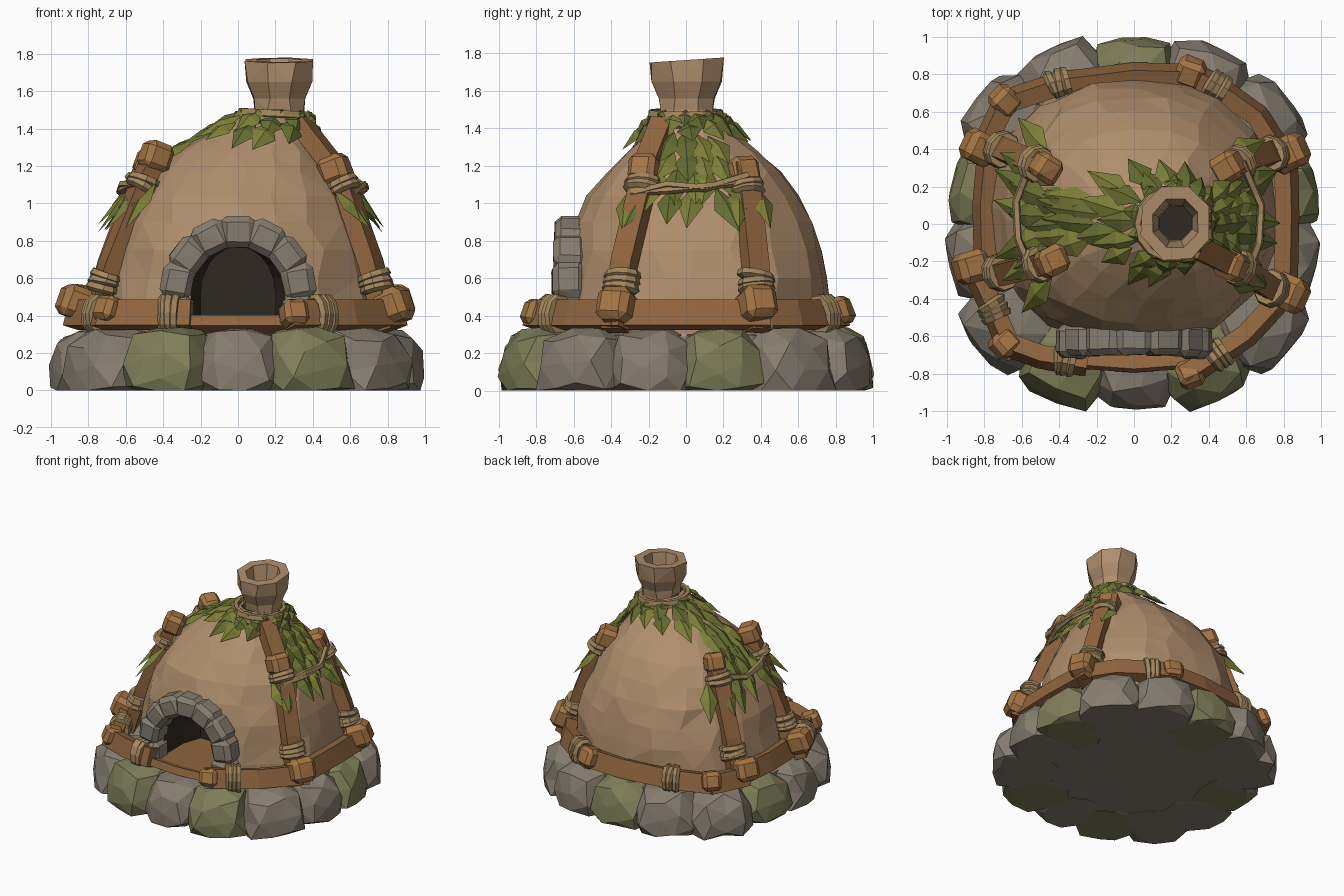
import bpy, bmesh, math, random
from mathutils import Vector as V, Matrix

if "Cube" in bpy.data.objects:
    bpy.data.objects.remove(bpy.data.objects["Cube"])

random.seed(4)
pi = math.pi
COL = {"clay": (.43, .27, .15), "soot": (.03, .022, .015), "stone": (.24, .205, .16),
       "moss": (.21, .21, .10), "wood": (.28, .13, .05), "wood_end": (.38, .18, .06),
       "rope": (.36, .24, .11), "leaf": (.20, .21, .04), "leaf_dark": (.13, .15, .03)}
MAT = {}
for k, c in COL.items():
    MAT[k] = bpy.data.materials.new(k)
    MAT[k].diffuse_color = (*c, 1)


def finish(bm, name, *mats):
    bmesh.ops.recalc_face_normals(bm, faces=bm.faces)
    me = bpy.data.meshes.new(name)
    bm.to_mesh(me)
    bm.free()
    ob = bpy.data.objects.new(name, me)
    bpy.context.collection.objects.link(ob)
    for m in mats:
        me.materials.append(MAT[m])
    return ob


def bridge(bm, rings, closed=False):
    n = len(rings[0])
    for i in range(len(rings) - (0 if closed else 1)):
        a, b = rings[i], rings[(i + 1) % len(rings)]
        for k in range(n):
            bm.faces.new((a[k], a[(k + 1) % n], b[(k + 1) % n], b[k]))


def sweep(bm, pts, ru, rv, n=4, closed=False, ref=None):
    """n-sided bar along a path; ru = half width outward, rv = half height"""
    pts, rings = [V(p) for p in pts], []
    for i, p in enumerate(pts):
        a = pts[i - 1] if i or closed else p
        b = pts[(i + 1) % len(pts)] if i < len(pts) - 1 or closed else p
        t = (b - a).normalized()
        out = ref or V((p.x, p.y, .25))
        v = t.cross(out).normalized()
        u = v.cross(t)
        s = 1 / math.cos(pi / n)
        rings.append([bm.verts.new(p + u * ru * s * math.cos(q) + v * rv * s * math.sin(q))
                      for q in (2 * pi * k / n + pi / n for k in range(n))])
    bridge(bm, rings, closed)
    if not closed:
        bm.faces.new(rings[0])
        bm.faces.new(rings[-1])


def boulder(bm, pos, size, rot, mat=0):
    """rounded boulder, cut flat at the ground"""
    vs = bmesh.ops.create_icosphere(bm, subdivisions=2, radius=1)["verts"]
    spin = Matrix.Rotation(random.uniform(0, 6), 3, "X") @ Matrix.Rotation(random.uniform(0, 6), 3, "Z")
    for v in vs:
        p = spin @ v.co
        p /= sum(abs(c) ** 4.5 for c in p) ** (1 / 4.5)
        p *= random.uniform(.98, 1.02)
        k = 1 - .14 * max(p.z, 0)
        v.co = rot @ V((p.x * size[0] * k, p.y * size[1] * k, p.z * size[2])) + V(pos)
        v.co.z = max(v.co.z, 0)
    for f in {f for v in vs for f in v.link_faces}:
        f.material_index = mat


def block(bm, pos, size, rot, b=.6, jit=.04):
    """chamfered block: convex hull of 24 points"""
    vs = []
    for i in range(8):
        s = [1 if i >> j & 1 else -1 for j in range(3)]
        for ax in range(3):
            p = V([s[j] * size[j] * (1 if j == ax else b) * random.uniform(1 - jit, 1 + jit) for j in range(3)])
            vs.append(bm.verts.new(rot @ p + V(pos)))
    bmesh.ops.convex_hull(bm, input=vs)


# Dome section: z, left, right, front, back
SEC = [(.30, -.76, .76, -.64, .77), (.45, -.76, .76, -.64, .77), (.6, -.73, .74, -.63, .76),
       (.8, -.67, .69, -.61, .72), (1.0, -.58, .61, -.555, .64), (1.2, -.43, .50, -.40, .48),
       (1.33, -.25, .42, -.25, .32), (1.42, -.06, .36, -.17, .19), (1.5, .08, .35, -.14, .14)]


def surf(a, z, off=0.):
    z = min(max(z, .30), 1.5)
    for s, t in zip(SEC, SEC[1:]):
        if z <= t[0]:
            break
    f = (z - s[0]) / (t[0] - s[0])
    l, r, fr, b = (s[i] + (t[i] - s[i]) * f for i in range(1, 5))
    c, d = math.cos(a), math.sin(a)
    k = (abs(c) ** 2.35 + abs(d) ** 2.35) ** (-1 / 2.35)
    return V(((l + r) / 2 + ((r - l) / 2 + off) * c * k, (fr + b) / 2 + ((b - fr) / 2 + off) * d * k, z))


# Clay dome
bm = bmesh.new()
N = 20
rings = [[bm.verts.new(surf(2 * pi * (k + random.uniform(-.2, .2)) / N, z, random.uniform(-.012, .012)))
          for k in range(N)] for z in (.30, .45, .6, .75, .9, 1.04, 1.17, 1.28, 1.36, 1.43, 1.5)]
bridge(bm, rings)
for r in (rings[0], rings[-1]):
    bm.faces.new(r).material_index = 1
bmesh.ops.triangulate(bm, faces=bm.faces)
dome = finish(bm, "clay_dome", "clay", "soot")

# Dark arched fire chamber cut into the front
bm = bmesh.new()
prof = [(.25, .365)] + [(.25 * math.cos(pi * i / 10), .52 + .25 * math.sin(pi * i / 10)) for i in range(11)] + [(-.25, .365)]
bridge(bm, [[bm.verts.new((x * w, y, z)) for x, z in prof] for y, w in ((-1, 1), (-.35, 1), (-.2, .8))])
bmesh.ops.holes_fill(bm, edges=bm.edges)
for f in bm.faces:
    f.material_index = 1
cut = finish(bm, "door_cutter", "clay", "soot")
cut.hide_render = True
mod = dome.modifiers.new("door", "BOOLEAN")
mod.operation, mod.object, mod.solver = "DIFFERENCE", cut, "EXACT"
bpy.context.view_layer.objects.active = dome
bpy.ops.object.modifier_apply(modifier="door")
bpy.data.objects.remove(cut)

# Chimney: eight-sided flared tube
bm = bmesh.new()
rings = []
for z, r in [(1.4, .16), (1.5, .15), (1.56, .155), (1.65, .195), (1.765, .205), (1.765, .135), (1.6, .10), (1.4, .09)]:
    rings.append([bm.verts.new((.222 + r * math.cos(q) * .96, .005 + r * math.sin(q) * 1.03,
                                z + (.07 * r * math.sin(q) if z > 1.7 else 0)))
                  for q in (2 * pi * (k + .5 + random.uniform(-.1, .1)) / 8 for k in range(8))])
bridge(bm, rings, closed=True)
bmesh.ops.triangulate(bm, faces=bm.faces)
finish(bm, "chimney", "clay")

# Base: core, floor and a rounded-square ring of mossy stones
bm = bmesh.new()
bmesh.ops.create_cone(bm, cap_ends=True, segments=28, radius1=.86, radius2=.82, depth=.29,
                      matrix=Matrix.Translation((0, 0, .148)))
finish(bm, "base_core", "stone")
bm = bmesh.new()
sweep(bm, [(-.27, -.68, .345), (0, -.70, .345), (.27, -.68, .345)], .09, .03)
sweep(bm, [(0, -.7, .345), (0, -.2, .345)], .25, .026, ref=V((1, 0, 0)))
finish(bm, "floor_and_sill", "wood")
bm = bmesh.new()
for k in range(14):
    a = -pi / 2 + 2 * pi * k / 14
    corner = math.sin(2 * a) ** 2
    r = .755 + .065 * corner + random.uniform(-.008, .01)
    boulder(bm, (r * math.cos(a), r * math.sin(a), .11),
            (.235 + .02 * corner, .225 + .02 * corner, .218 + random.uniform(-.01, .012)),
            Matrix.Rotation(a, 3, "Z"), int(k % 3 == 1))
finish(bm, "base_stones", "stone", "moss")

# Door arch stones
bm = bmesh.new()
for s in (-1, 1):
    block(bm, (s * .325, -.63, .42), (.085, .09, .09), Matrix.Identity(3))
for k in range(7):
    a = pi * (.06 + .88 * k / 6)
    block(bm, (.33 * math.cos(a), -.63 + .02 * math.sin(a), .522 + .325 * math.sin(a)), (.086, .09, .098),
          Matrix.Rotation(-a, 3, "Y"))
finish(bm, "door_arch_stones", "stone")

# Timber ring around the foot
bm = bmesh.new()
RING = [[(-.70, .65), (-.4, .75), (0, .8), (.34, .79)], [(.28, .82), (.45, .73), (.66, .58), (.8, .36)],
        [(.81, .45), (.82, .05), (.81, -.40)], [(.86, -.32), (.60, -.60), (.27, -.82)],
        [(-.74, -.62), (-.5, -.71), (-.25, -.75)], [(-.88, -.2), (-.76, -.45), (-.68, -.63)],
        [(-.79, -.27), (-.80, .1), (-.77, .44)], [(-.82, .38), (-.68, .68)]]
for p in RING:
    sweep(bm, [(x, y, .405) for x, y in p], .045, .072)
# Leaning posts and the rafter to the chimney
POSTS = [[(.80, -.38, .32), (.71, -.33, .68), (.58, -.24, 1.06), (.51, -.21, 1.2), (.33, -.12, 1.43)],
         [(.80, .39, .32), (.71, .37, .68), (.58, .33, 1.04), (.51, .30, 1.2)],
         [(-.80, -.26, .32), (-.68, -.26, .68), (-.53, -.22, 1.06), (-.45, -.2, 1.24)],
         [(-.78, .42, .32), (-.68, .39, .68), (-.54, .33, 1.06), (-.47, .3, 1.22)]]
for p in POSTS:
    sweep(bm, p, .048, .06)
finish(bm, "timber_frame", "wood")

# Chunky timber ends
bm = bmesh.new()
for x, y, z, s in [(.83, -.37, .45, .092), (.83, .38, .46, .092), (-.87, -.23, .47, .085), (-.83, .41, .47, .085),
                   (-.69, -.64, .43, .068), (-.69, .66, .43, .072), (.30, .81, .42, .075), (.30, -.80, .41, .068),
                   (.52, -.22, 1.18, .077), (.50, .30, 1.16, .08), (-.44, -.2, 1.25, .077), (-.47, .3, 1.21, .072)]:
    block(bm, (x, y, z), (s, s, s), Matrix.Rotation(math.atan2(y, x), 3, "Z") @ Matrix.Rotation(-.35, 3, "Y"))
finish(bm, "timber_ends", "wood_end")


# Rope lashings
def wrap(bm, c, axis, ru, rv, count=3, n=10):
    c, axis = V(c), V(axis).normalized()
    v = axis.cross(V((c.x, c.y, .1))).normalized()
    u = v.cross(axis)
    for i in range(count):
        tilt = random.uniform(-.02, .02)
        o = c + axis * (i - (count - 1) / 2) * .034
        sweep(bm, [o + u * ru * math.cos(q) + v * rv * math.sin(q) + axis * tilt * math.cos(q + i)
                   for q in (2 * pi * k / n for k in range(n))], .021, .021, 5, True, axis)


bm = bmesh.new()
for p in POSTS:
    a, b, c, d = (V(q) for q in p[:4])
    wrap(bm, a.lerp(b, .72), b - a, .066, .08)
    wrap(bm, c.lerp(d, .25), d - c, .066, .08, 2)
for x, y, dx, dy in [(.45, -.70, .83, .56), (-.37, -.73, .98, -.17), (-.40, .75, .9, .25),
                     (.44, .735, .8, -.45), (-.75, -.46, .4, -.9)]:
    wrap(bm, (x, y, .405), (dx, dy, 0), .062, .09)
# Neck ropes
for z, t in ((1.44, .12), (1.475, .06)):
    sweep(bm, [(.2 + .18 * math.cos(q), .185 * math.sin(q), z - t * .175 * math.cos(q))
               for q in (2 * pi * k / 14 for k in range(14))], .024, .02, 5, True, V((0, 0, 1)))
# Side ropes between posts
for p in ([(.60, -.29, 1.06), (.67, -.1, 1.07), (.68, .1, 1.09), (.58, .33, 1.12)],
          [(-.54, -.27, 1.11), (-.62, -.08, 1.07), (-.63, .12, 1.07), (-.54, .36, 1.11)]):
    for d in (0, .03):
        sweep(bm, [(x, y, z + d * (1 if i % 2 else -.3)) for i, (x, y, z) in enumerate(p)], .018, .018, 5)
finish(bm, "rope_lashings", "rope")

# Leaves
bm = bmesh.new()


def leaf(a, z1, z0, lift1, lift0, w):
    b, t = surf(a, z1, lift1), surf(a + random.uniform(-.12, .12), z0, lift0)
    d = t - b
    side = d.cross(V((math.cos(a), math.sin(a), .6))).normalized() * w
    up = side.cross(d).normalized()
    up = up if up.z > 0 else -up
    m = b + d * .45
    vb, vt, vm, vl, vr = (bm.verts.new(q) for q in (b, t, m + up * .03, m + side, m - side))
    k = random.randint(0, 1)
    for f in ((vb, vl, vm), (vl, vt, vm), (vt, vr, vm), (vr, vb, vm)):
        bm.faces.new(f).material_index = k


def row(n, c, spread, z1, z0, l1, l0, w):
    for i in range(n):
        a = c + spread * (2 * (i + .5) / n - 1)
        leaf(a, z1 + random.uniform(-.02, .02), z0 + random.uniform(-.03, .03), l1, l0, w)


row(13, 0, pi, 1.45, 1.31, .02, .04, .07)
row(11, .2, pi, 1.49, 1.37, .02, .05, .065)
row(9, 0, pi, 1.55, 1.44, .02, .04, .05)
for c in (0, pi):
    row(7, c, .72, 1.10, .87, .02, .12, .07)
    row(5, c, .45, 1.19, .97, .02, .09, .075)
    row(4, c, .35, 1.29, 1.09, .02, .06, .075)
    row(4, c, .45, 1.37, 1.20, .02, .05, .075)
finish(bm, "leaf_thatch", "leaf", "leaf_dark")

for m in bpy.data.materials:
    if m.users and not m.is_grease_pencil:
        m.use_nodes = True
        m.node_tree.nodes["Principled BSDF"].inputs["Base Color"].default_value = m.diffuse_color
